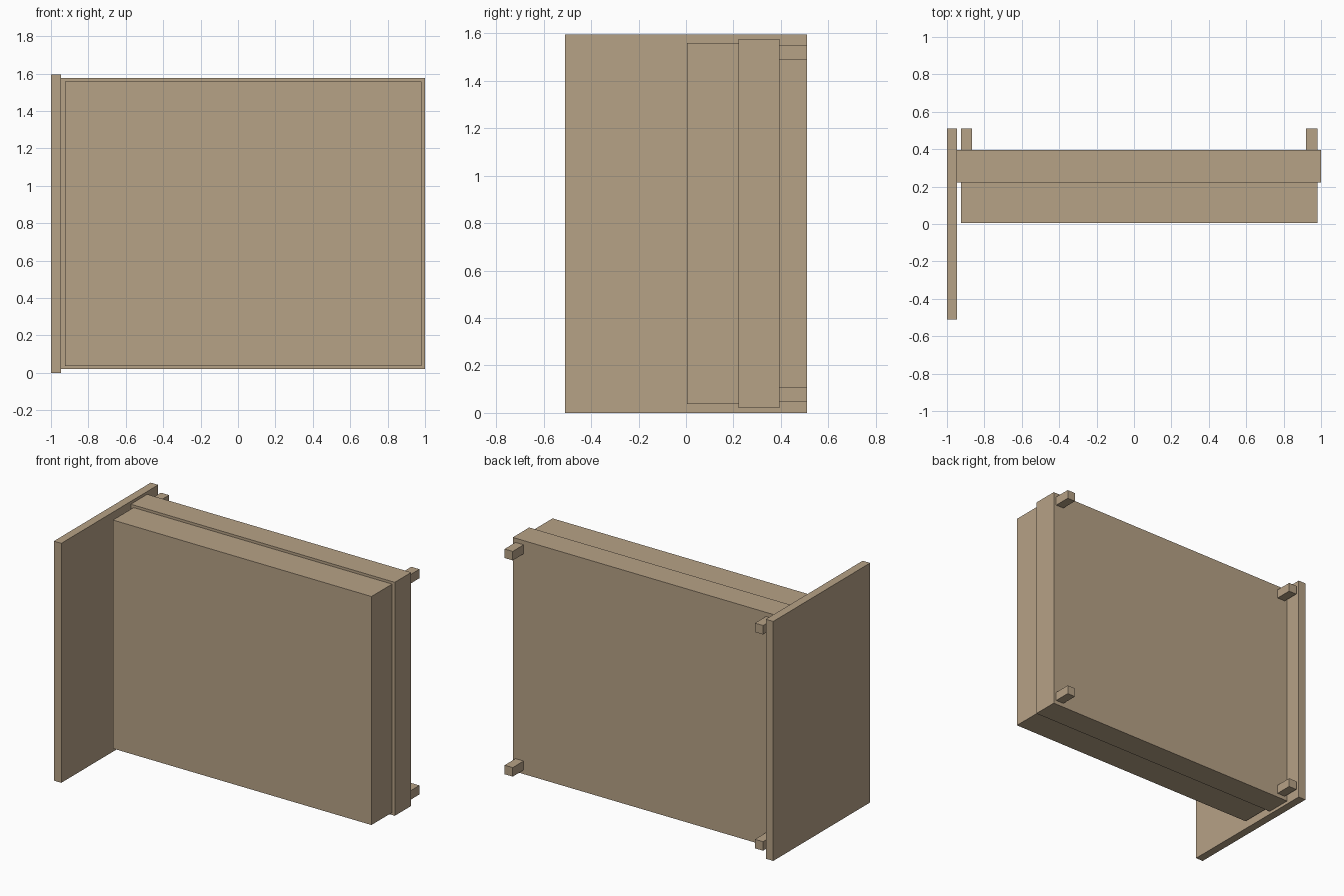
import bpy

cube = bpy.data.objects.get("Cube")
if cube:
    bpy.data.objects.remove(cube, do_unlink=True)

# Single light wood colour
TAN = (0.47, 0.36, 0.24, 1.0)
tan = bpy.data.materials.new("light_tan")
tan.use_nodes = True
tan.diffuse_color = TAN
bsdf = next(n for n in tan.node_tree.nodes if n.type == "BSDF_PRINCIPLED")
bsdf.inputs["Base Color"].default_value = TAN


def box(name, x, y, z):
    """Box spanning the given (low, high) range on each axis."""
    spans = (x, y, z)
    bpy.ops.mesh.primitive_cube_add(size=1, location=[(a + b) / 2 for a, b in spans])
    obj = bpy.context.object
    obj.name = name
    obj.scale = [b - a for a, b in spans]
    bpy.ops.object.transform_apply(location=False, rotation=False, scale=True)
    obj.data.materials.append(tan)
    return obj


# Bed lying on its side, with the sleeping surface facing the front
box("headboard", (-1.0, -0.945), (-0.51, 0.51), (0.0, 1.595))
box("bed_frame", (-0.945, 1.0), (0.222, 0.395), (0.021, 1.576))
box("mattress", (-0.925, 0.98), (0.005, 0.222), (0.037, 1.559))

# Four legs at the frame corners
LEG = 0.06
for end, x in (("head", -0.925), ("foot", 0.92)):
    for side, z in (("lower", 0.048), ("upper", 1.488)):
        box(f"{end}_{side}_leg", (x, x + LEG), (0.395, 0.51), (z, z + LEG))
